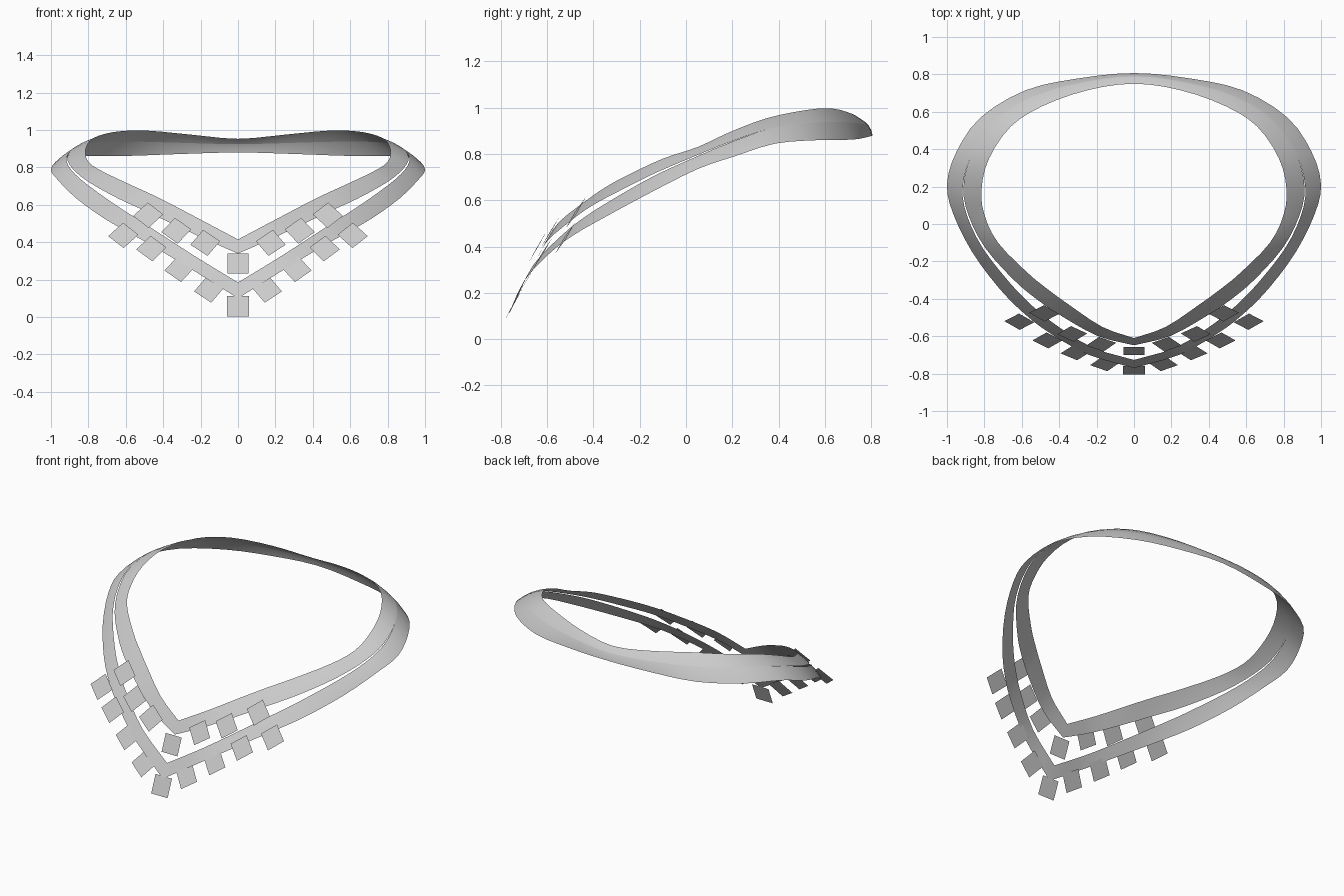
import bpy
from mathutils import Vector

cube = bpy.data.objects.get("Cube")
if cube:
    bpy.data.objects.remove(cube, do_unlink=True)

grey = bpy.data.materials.new("light_grey")
grey.use_nodes = True
colour = (0.6, 0.6, 0.6, 1.0)
grey.diffuse_color = colour
grey.node_tree.nodes["Principled BSDF"].inputs["Base Color"].default_value = colour

# Half collar from front to back: inner rim xyz, outer rim xyz,
# and the fractions across where the slot between the bands starts and ends
STATIONS = [
    (0, -.61, .415, 0, -.77, .10, .24, .73),
    (.17, -.55, .505, .24, -.70, .25, .32, .73),
    (.35, -.43, .60, .44, -.59, .37, .38, .69),
    (.46, -.35, .655, .58, -.485, .45, .41, .65),
    (.57, -.26, .705, .72, -.345, .53, .44, .60),
    (.727, -.10, .78, .865, -.15, .635, .46, .54),
    (.80, .05, .83, .965, .05, .735, .48, .53),
    (.815, .19, .895, 1.0, .21, .79, .49, .51),
    (.775, .35, .955, .95, .385, .845, .5, .5),
    (.66, .52, .99, .82, .57, .86, .5, .5),
    (.49, .63, .997, .58, .715, .862, .5, .5),
    (.25, .715, .975, .30, .778, .872, .5, .5),
    (0, .75, .953, 0, .807, .88, .5, .5),
]


def smooth_stations(rows, steps=3):
    """Catmull-Rom interpolation, straight at the front point, mirrored at the back."""
    pts = [Vector(r) for r in rows]
    tail = pts[-2].copy()
    tail[0], tail[3] = -tail[0], -tail[3]
    pts = [pts[0] * 2 - pts[1]] + pts + [tail]
    out = []
    for i in range(1, len(pts) - 2):
        a, b, c, d = pts[i - 1:i + 3]
        for k in range(steps):
            t = k / steps
            out.append(0.5 * (2 * b + (c - a) * t + (2 * a - 5 * b + 4 * c - d) * t ** 2
                              + (3 * b - a - 3 * c + d) * t ** 3))
    return out + [pts[-2]]


def add_object(name, verts, faces, mirrored=True, smooth=False):
    mesh = bpy.data.meshes.new(name)
    mesh.from_pydata(verts, [], faces)
    mesh.materials.append(grey)
    obj = bpy.data.objects.new(name, mesh)
    bpy.context.collection.objects.link(obj)
    if mirrored:
        mod = obj.modifiers.new("mirror", 'MIRROR')
        mod.use_axis[0] = True
        mod.merge_threshold = 0.0005
    if smooth:
        mesh.polygons.foreach_set("use_smooth", [True] * len(mesh.polygons))
    return obj


rings = smooth_stations(STATIONS)
COLS = 3


def band(name, upper):
    verts, faces = [], []
    for i, s in enumerate(rings):
        inner, outer = Vector(s[0:3]), Vector(s[3:6])
        w = outer - inner
        nxt, prv = rings[min(i + 1, len(rings) - 1)], rings[max(i - 1, 0)]
        n = w.cross(Vector(nxt[0:3]) - Vector(prv[0:3])).normalized()
        bulge = 0.013 * min(1, i / 20)
        if i in (0, len(rings) - 1):
            n.x = 0
        f0, f1 = (0, s[6]) if upper else (s[7], 1)
        for c in range(COLS):
            f = f0 + (f1 - f0) * c / (COLS - 1)
            verts.append(inner + w * f + n * bulge * 4 * f * (1 - f))
    for i in range(len(rings) - 1):
        for c in range(COLS - 1):
            a = i * COLS + c
            faces.append((a, a + 1, a + COLS + 1, a + COLS))
    return add_object(name, verts, faces, smooth=True)


band("inner_band", True)
band("outer_band", False)


# Square pendant plates hanging from the bands
def tab(name, centre, along, down, mirrored=True, half=0.057):
    t = Vector(along).normalized()
    b = Vector(down)
    b = (b - t * b.dot(t)).normalized()
    c = Vector(centre) + b.cross(t) * 0.003
    corners = [c + (t * u + b * v) * half for u, v in ((-1, -1), (-1, 1), (1, 1), (1, -1))]
    add_object(name, corners, [(0, 1, 2, 3)], mirrored)


CENTRES = {
    "outer": [(.155, -.745, .145), (.313, -.685, .255), (.463, -.62, .365), (.613, -.52, .435)],
    "inner": [(.175, -.64, .395), (.33, -.585, .46), (.48, -.475, .543)],
}
for row, centres in CENTRES.items():
    for k, centre in enumerate(centres):
        along = Vector((.80, .28, .52)).lerp(Vector((.72, .41, .56)), k / (len(centres) - 1))
        tab(f"{row}_pendant_{k + 1}", centre, along, (.56, -.42, -.72))

tab("outer_centre_pendant", (0, -.78, .056), (1, 0, 0), (0, -.38, -.93), False, 0.059)
tab("inner_centre_pendant", (0, -.677, .285), (1, 0, 0), (0, -.38, -.93), False)
